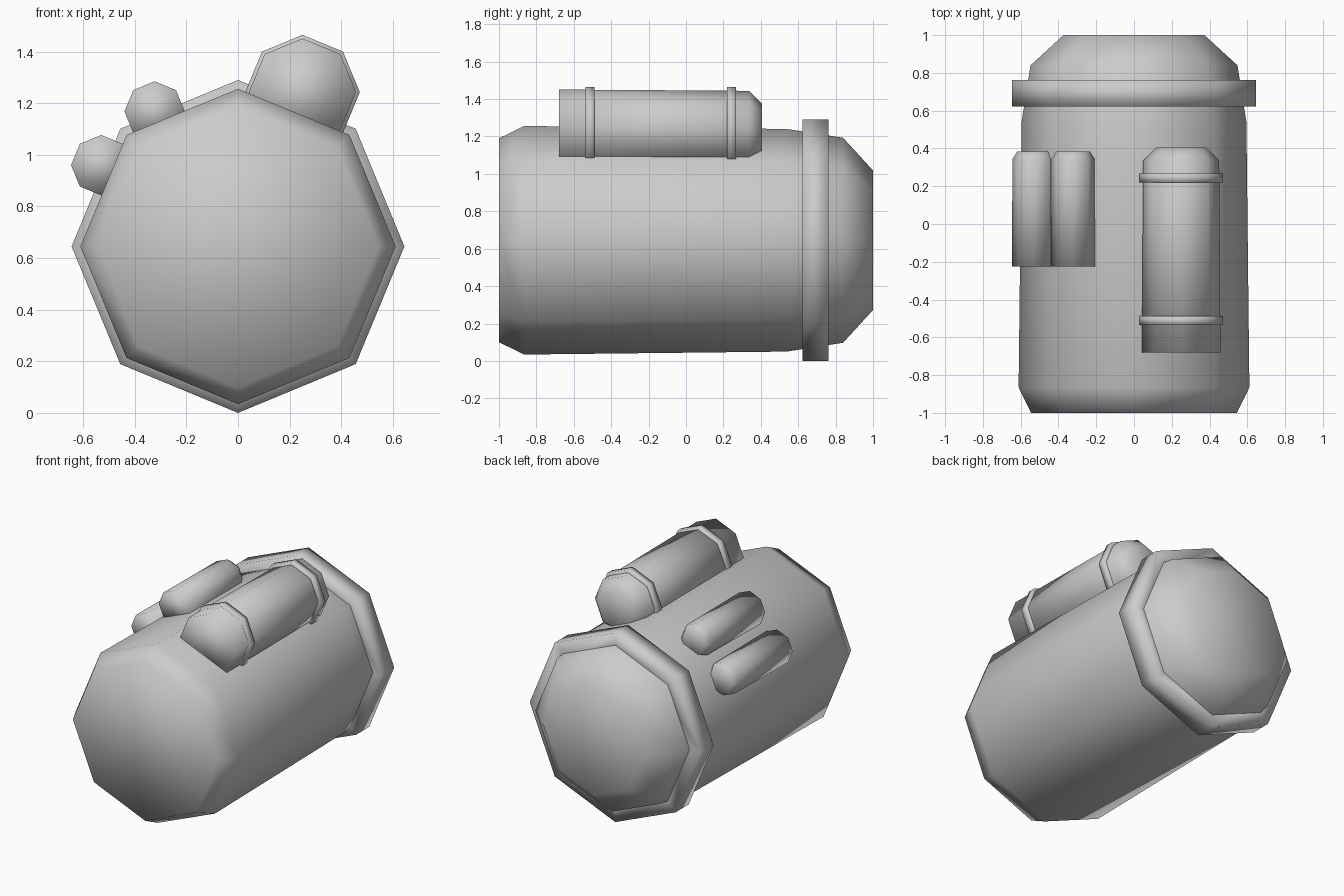
import bpy, bmesh
from math import sin, cos, pi

if "Cube" in bpy.data.objects:
    bpy.data.objects.remove(bpy.data.objects["Cube"])

SIDES = 8


def lathe(name, cx, cz, profile, closed=False):
    """Octagonal solid along y from (y, radius) points; closed makes a hollow band."""
    bm = bmesh.new()
    rings = [[bm.verts.new((cx + r * sin(2 * pi * i / SIDES), y,
                            cz + r * cos(2 * pi * i / SIDES))) for i in range(SIDES)]
             for y, r in profile]
    pairs = list(zip(rings, rings[1:]))
    if closed:
        pairs.append((rings[-1], rings[0]))
    for a, b in pairs:
        for i in range(SIDES):
            j = (i + 1) % SIDES
            bm.faces.new((a[i], a[j], b[j], b[i]))
    if not closed:
        bm.faces.new(rings[0])
        bm.faces.new(rings[-1])
    bmesh.ops.recalc_face_normals(bm, faces=bm.faces)
    for f in bm.faces:
        f.smooth = True
    mesh = bpy.data.meshes.new(name)
    bm.to_mesh(mesh)
    bm.free()
    obj = bpy.data.objects.new(name, mesh)
    bpy.context.collection.objects.link(obj)
    return obj


def band(name, cx, cz, y0, y1, inner, outer):
    return lathe(name, cx, cz, [(y0, inner), (y0, outer), (y1, outer), (y1, inner)], True)


# Main tank with chamfered front and domed back
lathe("main_tank", 0, 0.645, [(-1, 0.545), (-0.865, 0.611), (0.54, 0.595),
                              (0.84, 0.548), (1, 0.373)])

# Wide collar around the back of the tank
band("tank_collar", 0, 0.645, 0.622, 0.762, 0.5, 0.645)

# Large side canister and its two straps
CX, CZ = 0.25, 1.243
lathe("large_canister", CX, CZ, [(-0.68, 0.208), (0.337, 0.201), (0.405, 0.132)])
for name, y in (("front_strap", -0.512), ("back_strap", 0.243)):
    band(name, CX, CZ, y - 0.024, y + 0.024, 0.18, 0.222)

# Pair of small canisters on the other side
for name, x, z in (("upper_small_canister", -0.323, 1.168),
                   ("lower_small_canister", -0.53, 0.96)):
    lathe(name, x, z, [(-0.225, 0.117), (0.345, 0.113), (0.383, 0.088)])
